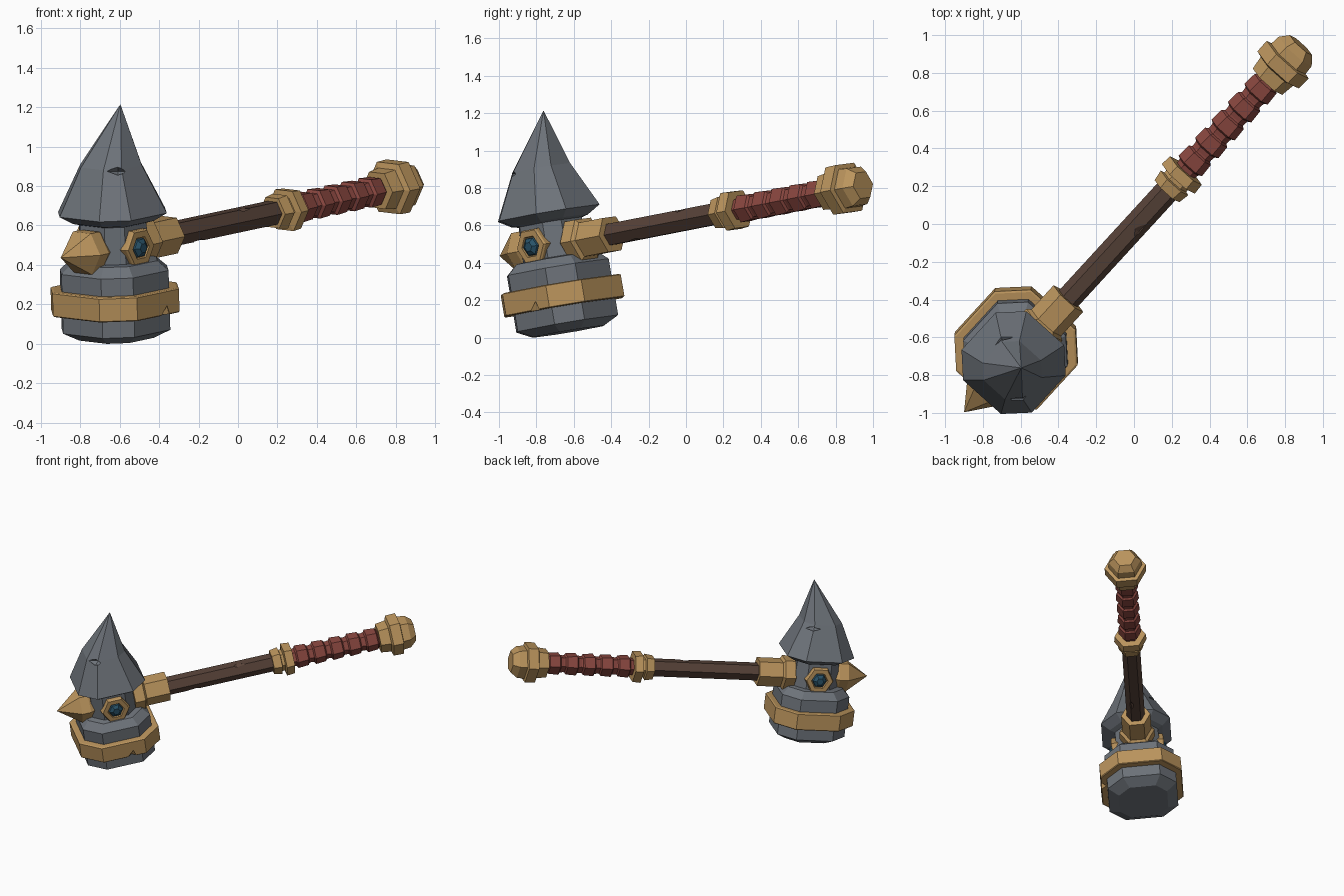
import bpy, bmesh, math
from mathutils import Matrix, Vector

if "Cube" in bpy.data.objects:
    bpy.data.objects.remove(bpy.data.objects["Cube"])

# Tilted frame: local x runs along the handle, local z up through the head
Z = Vector((-0.03, -0.165, 0.986)).normalized()
X = Vector((0.67, 0.73, 0.143))
X = (X - Z * X.dot(Z)).normalized()
Y = Z.cross(X)
FRAME = Matrix((X, Y, Z)).transposed().to_4x4()
FRAME.translation = (-0.632, -0.705, 0.493)


def material(name, rgb):
    m = bpy.data.materials.new(name)
    m.diffuse_color = (*rgb, 1)
    m.use_nodes = True
    m.node_tree.nodes["Principled BSDF"].inputs["Base Color"].default_value = m.diffuse_color
    return m


STONE = material("grey_stone", (0.155, 0.172, 0.195))
GOLD = material("dull_gold", (0.50, 0.30, 0.11))
WOOD = material("dark_wood", (0.095, 0.055, 0.040))
RED = material("red_leather", (0.25, 0.062, 0.050))
GEM = material("blue_gem", (0.022, 0.085, 0.14))


def hexagon(r):
    return [(r * math.cos(i * math.pi / 3), r * math.sin(i * math.pi / 3)) for i in range(6)]


def cut_square(a):
    f = a * 0.54
    return [(a, -f), (a, f), (f, a), (-f, a), (-a, f), (-a, -f), (-f, -a), (f, -a)]


def loft(name, mat, profile, section, place):
    """Join one section per (position, size) of the profile."""
    bm = bmesh.new()
    rings = [[bm.verts.new(place(u, v, w)) for u, v in section(r)] for w, r in profile]
    n = len(rings[0])
    for lo, hi in zip(rings, rings[1:]):
        for i in range(n):
            j = (i + 1) % n
            bm.faces.new((lo[i], lo[j], hi[j], hi[i]))
    bm.faces.new(rings[0])
    bm.faces.new(rings[-1])
    bmesh.ops.remove_doubles(bm, verts=bm.verts, dist=0.0005)
    bmesh.ops.recalc_face_normals(bm, faces=bm.faces)
    me = bpy.data.meshes.new(name)
    bm.to_mesh(me)
    bm.free()
    me.materials.append(mat)
    ob = bpy.data.objects.new(name, me)
    bpy.context.collection.objects.link(ob)
    ob.matrix_world = FRAME
    return ob


def along_handle(u, v, w):
    return (w, u, v)


def upright(u, v, w):
    # the tip of the head leans towards the handle
    return (u + 0.085 * max(0, (w - 0.42) / 0.30), v, w)


def chip(target, spot, size, turn=0):
    """Cut a faceted nick at a world position."""
    me = bpy.data.meshes.new("chip_cutter")
    bm = bmesh.new()
    bmesh.ops.create_uvsphere(bm, u_segments=4, v_segments=2, radius=1)
    bmesh.ops.recalc_face_normals(bm, faces=bm.faces)
    bm.to_mesh(me)
    bm.free()
    me.materials.append(target.data.materials[0])
    c = bpy.data.objects.new("chip_cutter", me)
    bpy.context.collection.objects.link(c)
    c.matrix_world = (Matrix.Translation(spot) @ Matrix.Rotation(math.radians(turn), 4, 'Z')
                      @ Matrix.Diagonal((*size, 1)))
    c.hide_render = True
    c.hide_viewport = True
    m = target.modifiers.new("chip", 'BOOLEAN')
    m.operation = 'DIFFERENCE'
    m.solver = 'EXACT'
    m.object = c


# Stone head: drum, neck and pointed top
head = loft("stone_head", STONE,
            [(-0.467, 0.175), (-0.425, 0.25), (-0.12, 0.25), (-0.07, 0.20), (-0.065, 0.162),
             (0.125, 0.155), (0.135, 0.19), (0.175, 0.25), (0.42, 0.142), (0.72, 0.0)],
            cut_square, upright)
chip(head, (-0.61, -0.925, 0.875), (0.06, 0.04, 0.025))
chip(head, (-0.69, -0.625, 0.90), (0.06, 0.04, 0.025), 30)

# Gold band round the drum
band = loft("drum_band", GOLD, [(-0.335, 0.29), (-0.33, 0.295), (-0.215, 0.295), (-0.21, 0.285)],
            cut_square, upright)
chip(band, (-0.367, -0.80, 0.135), (0.04, 0.04, 0.075), 55)

# Gold spike opposite the handle
loft("back_spike", GOLD, [(-0.13, 0.10), (-0.17, 0.122), (-0.235, 0.122), (-0.40, 0.0)],
     hexagon, along_handle)

# Gems in hexagonal frames on both sides of the neck
for label, side in (("left", 1), ("right", -1)):
    def sideways(u, v, w, s=side):
        return (u, s * w, v + 0.01)
    loft(label + "_gem_frame", GOLD,
         [(0.13, 0.105), (0.18, 0.105), (0.19, 0.097), (0.19, 0.062), (0.175, 0.058)],
         hexagon, sideways)
    loft(label + "_gem", GEM, [(0.17, 0.056), (0.19, 0.05), (0.207, 0.026)], hexagon, sideways)

# Socket between head and handle
loft("handle_socket", GOLD,
     [(0.16, 0.128), (0.235, 0.128), (0.25, 0.106), (0.425, 0.106)], hexagon, along_handle)

# Wooden shaft
shaft = loft("shaft", WOOD, [(0.35, 0.066), (1.25, 0.066)], hexagon, along_handle)
for s, side in ((0.95, 1), (0.62, -1)):
    chip(shaft, FRAME @ Vector((s, -0.03, side * 0.062)), (0.06, 0.03, 0.02), 47)

# Double guard
loft("guard", GOLD,
     [(1.205, 0.088), (1.265, 0.098), (1.27, 0.078), (1.29, 0.078), (1.295, 0.118), (1.355, 0.113)],
     hexagon, along_handle)

# Wrapped grip: five bulges
wrap = []
for i in range(5):
    s = 1.355 + i * 0.13
    wrap += [(s, 0.062), (s + 0.025, 0.066), (s + 0.035, 0.083), (s + 0.11, 0.078), (s + 0.12, 0.064)]
wrap.append((2.02, 0.062))
loft("grip", RED, wrap, hexagon, along_handle)

# Pommel
loft("pommel", GOLD,
     [(2.0, 0.105), (2.075, 0.115), (2.085, 0.148), (2.16, 0.15), (2.165, 0.122), (2.22, 0.117),
      (2.265, 0.08)], hexagon, along_handle)
